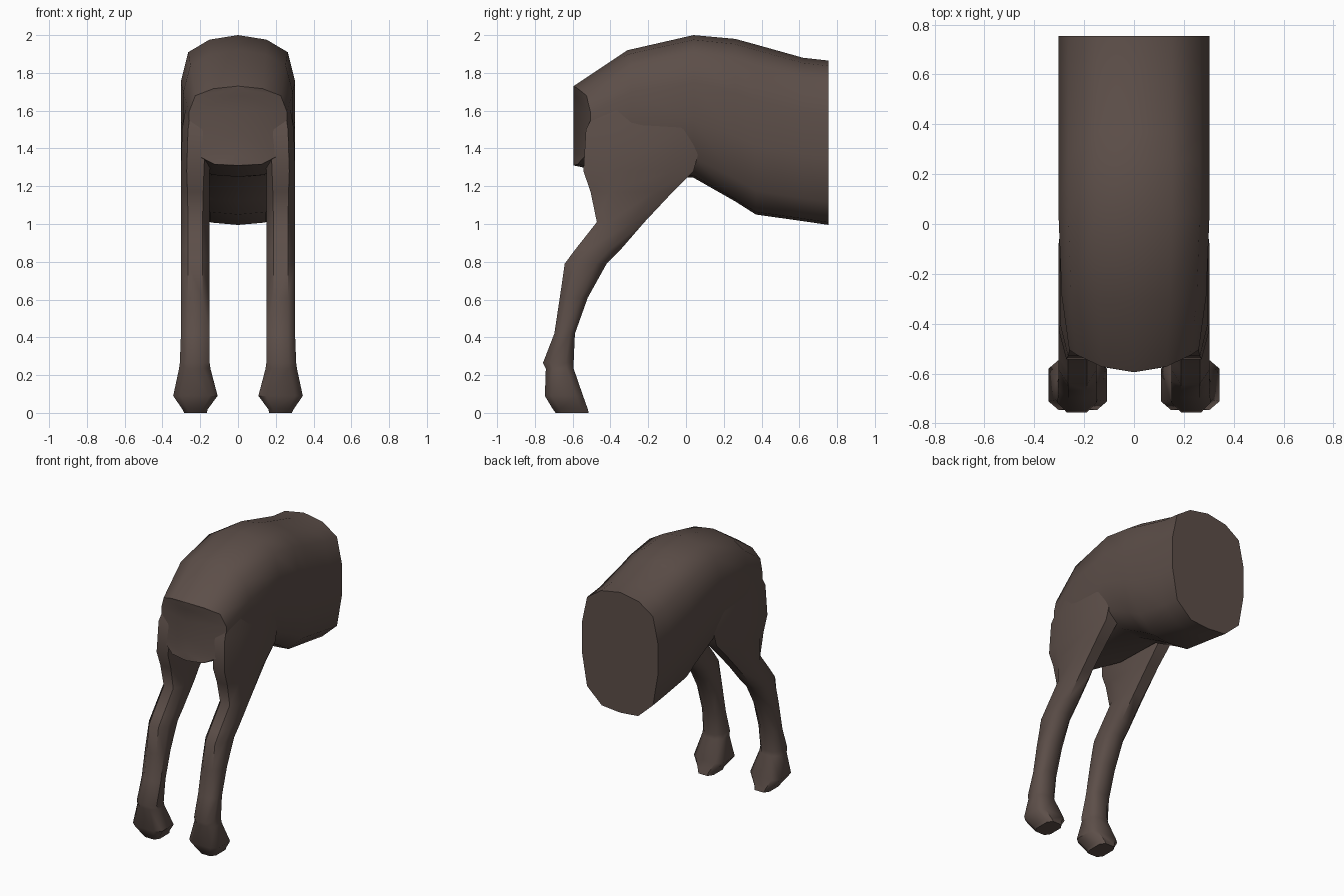
import bpy, bmesh, math

if "Cube" in bpy.data.objects:
    bpy.data.objects.remove(bpy.data.objects["Cube"])

coat = bpy.data.materials.new("dark brown coat")
coat.diffuse_color = (0.108, 0.077, 0.066, 1)
coat.use_nodes = True
coat.node_tree.nodes["Principled BSDF"].inputs["Base Color"].default_value = coat.diffuse_color


def finish(name, bm):
    bmesh.ops.recalc_face_normals(bm, faces=bm.faces)
    me = bpy.data.meshes.new(name)
    bm.to_mesh(me)
    bm.free()
    me.materials.append(coat)
    ob = bpy.data.objects.new(name, me)
    bpy.context.collection.objects.link(ob)
    bpy.context.view_layer.objects.active = ob
    ob.select_set(True)
    bpy.ops.object.shade_smooth_by_angle(angle=math.radians(50))
    ob.select_set(False)
    return ob


def bridge(bm, rings):
    for a, b in zip(rings, rings[1:]):
        n = len(a)
        for i in range(n):
            bm.faces.new((a[i], a[(i + 1) % n], b[(i + 1) % n], b[i]))


# Body: half section (width fraction, height fraction) from top to belly
half = [(0, 1), (.5, .968), (.87, .88), (1, .67), (1, .40), (.87, .14), (.48, .015), (0, 0)]
section = half + [(-x, z) for x, z in half[-2:0:-1]]
# y, top, bottom, half width, how far the sides sweep back
stations = [(-.595, 1.73, 1.31, .26, .09), (-.31, 1.92, 1.25, .29, .02),
            (.04, 2.0, 1.245, .303, 0), (.26, 1.98, 1.12, .303, 0),
            (.37, 1.95, 1.05, .303, 0), (.62, 1.88, 1.015, .303, 0),
            (.755, 1.865, .995, .303, 0)]
bm = bmesh.new()
rings = [[bm.verts.new((x * w, y + bend * x * x, bot + (top - bot) * z)) for x, z in section]
         for y, top, bot, w, bend in stations]
bridge(bm, rings)
bm.faces.new(rings[-1])
# Rump closes along a vertical ridge on the centre line
r, m, n = rings[0], len(half), len(section)
ridge = [r[0]] + [bm.verts.new((0, -.595, r[i].co.z)) for i in range(1, m - 1)] + [r[m - 1]]
for side in (1, -1):
    for i in range(m - 1):
        quad = [ridge[i], r[(side * i) % n], r[(side * (i + 1)) % n], ridge[i + 1]]
        bm.faces.new(list(dict.fromkeys(quad)))
finish("body", bm)

# Hind legs: z, rear y, fore y, inner x, outer x, squareness
leg_rings = [(.0, -.69, -.515, .165, .285, .6), (.02, -.705, -.52, .16, .295, .6),
             (.09, -.747, -.545, .108, .343, .65), (.235, -.742, -.595, .146, .312, .5),
             (.265, -.757, -.595, .15, .308, .5), (.42, -.697, -.588, .15, .302, .5),
             (.61, -.668, -.52, .15, .302, .5), (.79, -.642, -.42, .15, .302, .5),
             (.86, -.59, -.35, .15, .302, .5), (1.01, -.472, -.22, .15, .302, .5),
             (1.17, -.505, -.07, .15, .302, .55), (1.28, -.543, .04, .15, .302, .6),
             (1.50, -.53, .10, .14, .296, .6), (1.72, -.42, .05, .12, .26, .6)]
for side, name in ((1, "right_leg"), (-1, "left_leg")):
    bm = bmesh.new()
    rings = []
    for z, y0, y1, x0, x1, k in leg_rings:
        cx, cy, hx, hy = (x0 + x1) / 2, (y0 + y1) / 2, (x1 - x0) / 2, (y1 - y0) / 2
        octagon = [(1, -k), (1, k), (k, 1), (-k, 1), (-1, k), (-1, -k), (-k, -1), (k, -1)]
        rings.append([bm.verts.new((side * (cx + u * hx), cy + v * hy, z)) for u, v in octagon])
    bridge(bm, rings)
    bm.faces.new(rings[0])
    bm.faces.new(rings[-1])
    finish(name, bm)
